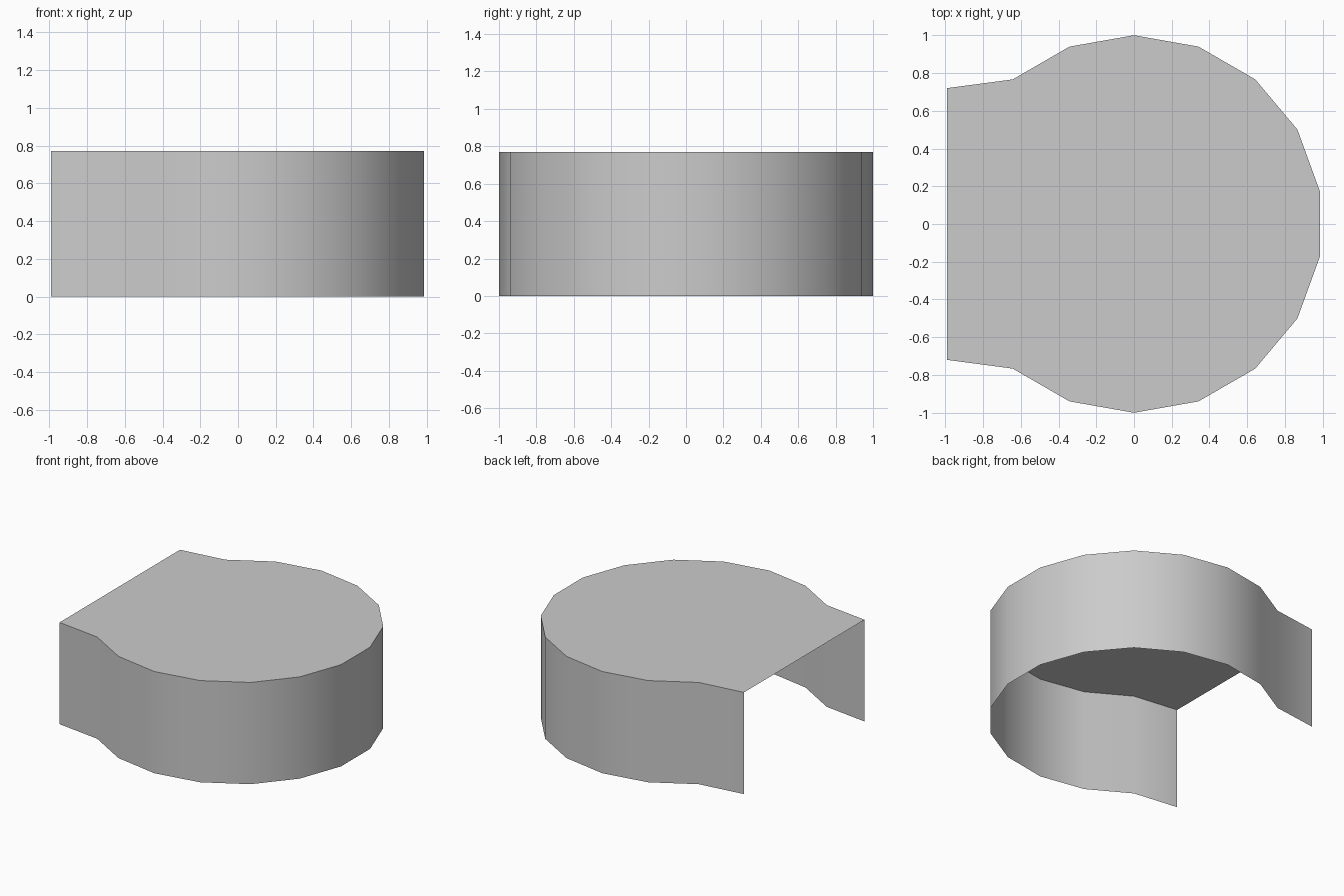
import bpy
import bmesh
from math import cos, sin, radians

HEIGHT = 0.77
SIDES = 18

cube = bpy.data.objects.get("Cube")
if cube:
    bpy.data.objects.remove(cube, do_unlink=True)

# Single grey material
grey = bpy.data.materials.new("light_grey")
grey.use_nodes = True
colour = (0.6, 0.6, 0.6, 1)
grey.diffuse_color = colour
grey.node_tree.nodes["Principled BSDF"].inputs["Base Color"].default_value = colour

# Outline: round arc from one flared lip around to the other
step = 360 / SIDES
arc = [radians(-130 + step * i) for i in range(14)]
outline = [(-0.99, -0.72)] + [(cos(a), sin(a)) for a in arc] + [(-0.99, 0.72)]

# Thin shell: flat roof with a wall, open below and at the lip
bm = bmesh.new()
top = [bm.verts.new((x, y, HEIGHT)) for x, y in outline]
low = [bm.verts.new((x, y, 0)) for x, y in outline]
bm.faces.new(top)
for i in range(len(outline) - 1):
    bm.faces.new((low[i], low[i + 1], top[i + 1], top[i]))
mesh = bpy.data.meshes.new("round_shell")
bm.to_mesh(mesh)
bm.free()
mesh.materials.append(grey)

shell = bpy.data.objects.new("round_shell", mesh)
bpy.context.collection.objects.link(shell)

# Smooth wall with a crisp roof edge
bpy.ops.object.select_all(action='DESELECT')
shell.select_set(True)
bpy.context.view_layer.objects.active = shell
bpy.ops.object.shade_smooth_by_angle(angle=radians(40))
